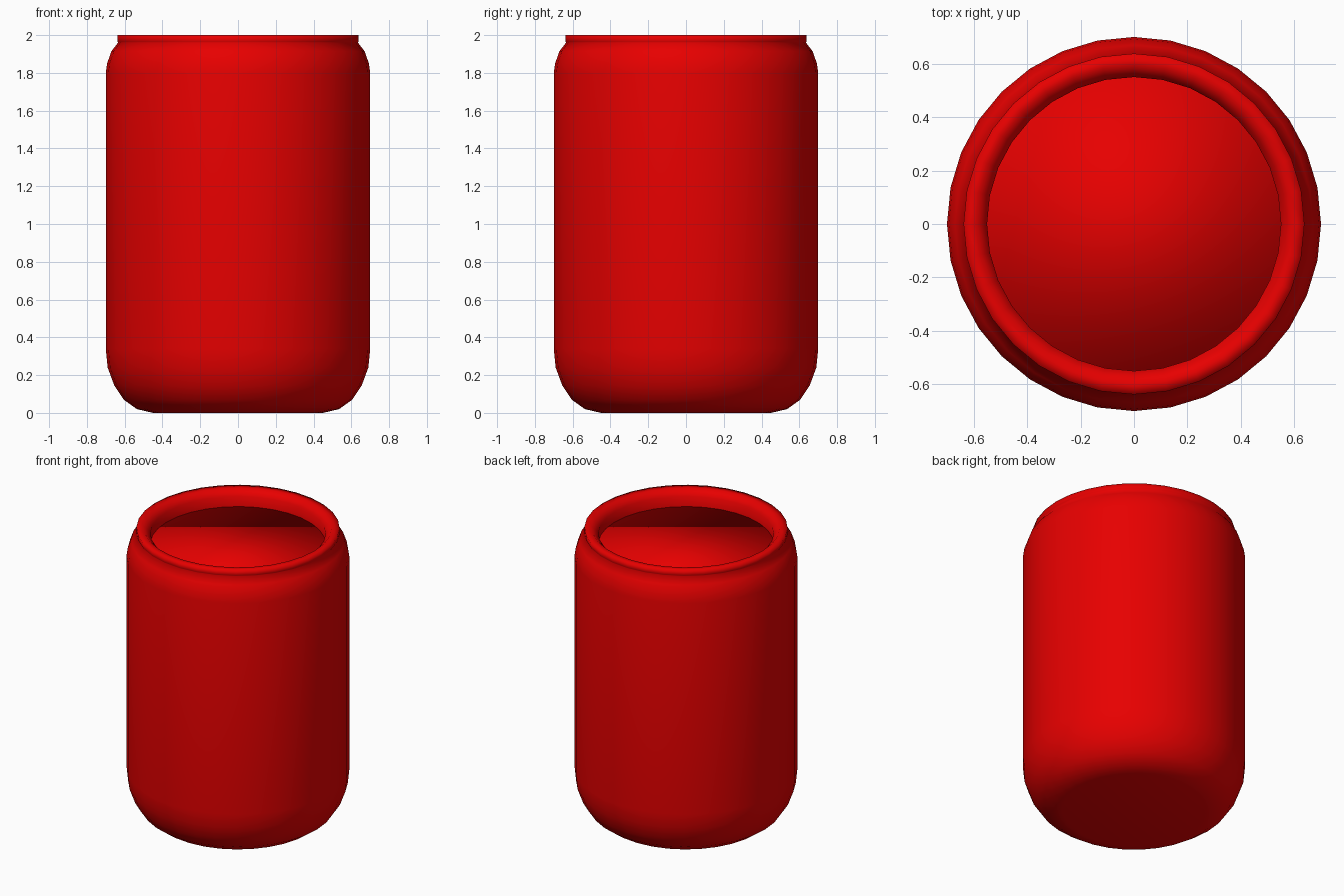
import bpy, bmesh, math

if "Cube" in bpy.data.objects:
    bpy.data.objects.remove(bpy.data.objects["Cube"])

SIDES = 32

red = bpy.data.materials.new("red")
red.diffuse_color = (0.8, 0.0, 0.0, 1)
red.use_nodes = True
red.node_tree.nodes["Principled BSDF"].inputs["Base Color"].default_value = red.diffuse_color


def lathe(name, profile, material, cap_top):
    """Spin (radius, z) points round the z axis, cap the base and optionally the top."""
    bm = bmesh.new()
    rings = []
    for r, z in profile:
        rings.append([bm.verts.new((r * math.cos(2 * math.pi * i / SIDES),
                                    r * math.sin(2 * math.pi * i / SIDES), z))
                      for i in range(SIDES)])
    for low, high in zip(rings, rings[1:]):
        for i in range(SIDES):
            j = (i + 1) % SIDES
            bm.faces.new((low[i], low[j], high[j], high[i]))
    bm.faces.new(rings[0][::-1])
    if cap_top:
        bm.faces.new(rings[-1])
    for face in bm.faces:
        face.smooth = True
    mesh = bpy.data.meshes.new(name)
    bm.to_mesh(mesh)
    bm.free()
    mesh.materials.append(material)
    obj = bpy.data.objects.new(name, mesh)
    bpy.context.collection.objects.link(obj)
    return obj


# Can: rounded base, straight wall, shoulder, raised rim with inner wall
base = [(0.45, 0), (0.535, 0.02), (0.605, 0.07), (0.655, 0.145),
        (0.69, 0.24), (0.70, 0.34)]
shoulder = [(0.70, 1.80), (0.693, 1.85), (0.67, 1.915), (0.635, 1.96)]
rim = [(0.638, 1.965), (0.638, 2.0), (0.59, 2.0), (0.55, 1.96), (0.55, 1.86)]
lathe("can_body", base + shoulder + rim, red, False)

# Recessed lid inside the rim
lathe("lid", [(0.56, 1.80), (0.56, 1.89)], red, True)
